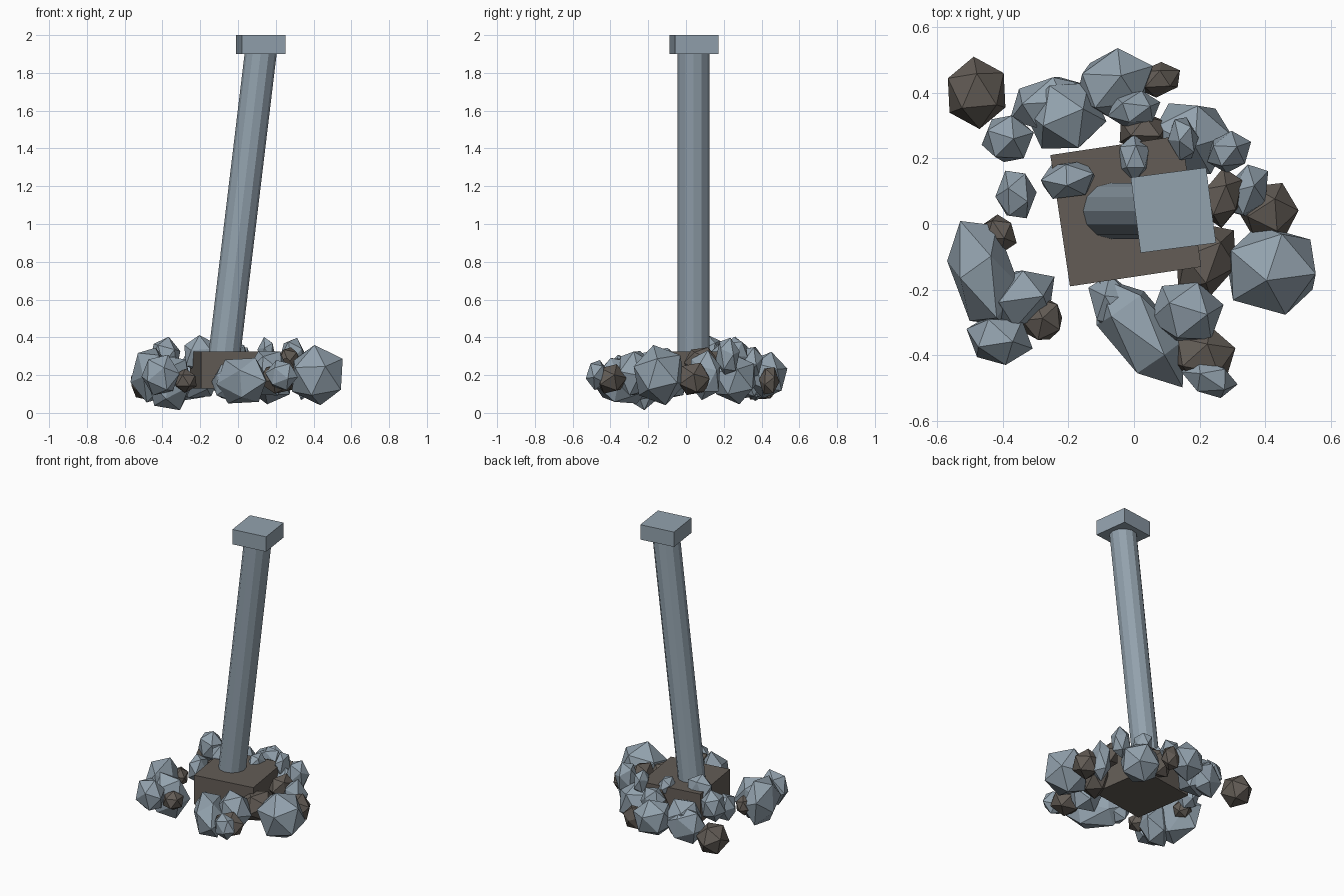
import bpy, math, random
from mathutils import Matrix, Vector, Euler

random.seed(4)
default = bpy.data.objects.get("Cube")
if default:
    bpy.data.objects.remove(default, do_unlink=True)


def make_material(name, colour):
    mat = bpy.data.materials.new(name)
    mat.use_nodes = True
    mat.diffuse_color = (*colour, 1)
    shader = next(n for n in mat.node_tree.nodes if n.type == 'BSDF_PRINCIPLED')
    shader.inputs["Base Color"].default_value = (*colour, 1)
    return mat


GREY = make_material("blue grey stone", (0.29, 0.36, 0.42))
BROWN = make_material("dark brown earth", (0.125, 0.108, 0.093))


def finish(name, mat):
    obj = bpy.context.object
    obj.name = name
    obj.data.materials.append(mat)
    return obj


def slab(name, mat, x, y, bottom, top, width, degrees):
    """Square block turned about the vertical axis."""
    bpy.ops.mesh.primitive_cube_add(size=1, location=(x, y, (bottom + top) / 2),
                                    rotation=(0, 0, math.radians(degrees)))
    obj = finish(name, mat)
    obj.scale = (width, width, top - bottom)
    return obj


def rock(name, mat, x, y, z, rx, ry, rz, degrees):
    """Twenty-sided stone with a random facing, stretched and then turned."""
    bpy.ops.mesh.primitive_ico_sphere_add(subdivisions=1, radius=1.06)
    obj = finish(name, mat)
    facing = Euler([random.uniform(0, math.tau) for _ in range(3)]).to_matrix().to_4x4()
    turn = Matrix.Rotation(math.radians(degrees), 4, 'Z')
    obj.data.transform(turn @ Matrix.Diagonal((rx, ry, rz, 1)) @ facing)
    obj.location = (x, y, z)


# Footing, leaning shaft and cap
slab("footing_block", BROWN, -.025, .04, .13, .325, .405, 8.5)
slab("cap_block", GREY, .12, .042, 1.9, 2, .232, 7.5)

foot, head = Vector((-.085, .04, .2)), Vector((.122, .04, 1.92))
bpy.ops.mesh.primitive_cylinder_add(vertices=12, radius=.085, depth=1)
shaft = finish("leaning_shaft", GREY)
for v in shaft.data.vertices:
    end = head if v.co.z > 0 else foot
    v.co = end + Vector((v.co.x, v.co.y, 0))

# Rubble: x, y, z, three radii, turn in degrees
grey_rubble = {
    "back_stone": [
        (-.21, .33, .2, .12, .115, .13, 0),
        (-.26, .37, .18, .125, .08, .12, 20),
        (-.06, .43, .2, .125, .1, .12, 25),
        (0, .35, .27, .08, .055, .09, 10),
        (.17, .26, .18, .13, .12, .13, 0),
        (-.385, .26, .3, .08, .075, .1, 0),
        (-.36, .09, .22, .06, .08, .09, 0)],
    "left_stone": [
        (.29, .22, .3, .07, .06, .1, 30),
        (.35, .1, .2, .06, .09, .13, -20),
        (.42, -.14, .2, .15, .14, .155, 0)],
    "front_stone": [
        (.16, -.27, .21, .11, .1, .13, 0),
        (.02, -.33, .17, .1, .2, .13, 38),
        (-.06, -.25, .16, .07, .1, .1, 30),
        (.23, -.47, .2, .085, .055, .08, -20)],
    "right_stone": [
        (-.46, -.15, .2, .1, .18, .15, 15),
        (-.36, -.23, .16, .13, .09, .15, 25),
        (-.41, -.35, .2, .1, .08, .11, -10)],
    "top_stone": [
        (-.2, .135, .31, .09, .06, .1, 10),
        (0, .2, .31, .05, .07, .065, 0),
        (.15, .26, .32, .045, .07, .08, 10)],
}
brown_rubble = {
    "earth_lump": [
        (.41, .04, .18, .09, .09, .09, 0),
        (.27, .08, .27, .06, .09, .08, -15),
        (.22, -.11, .2, .09, .12, .1, -30),
        (.21, -.4, .18, .1, .085, .08, 0),
        (-.28, -.29, .17, .065, .07, .06, 0),
        (-.41, -.03, .2, .05, .06, .06, 30),
        (-.48, .4, .16, .095, .105, .1, 0),
        (.075, .44, .17, .07, .05, .08, 15),
        (.03, .28, .22, .08, .06, .1, 0)],
}

for rubble, mat in ((grey_rubble, GREY), (brown_rubble, BROWN)):
    for label, stones in rubble.items():
        for number, stone in enumerate(stones, start=1):
            rock(f"{label}_{number}", mat, *stone)
